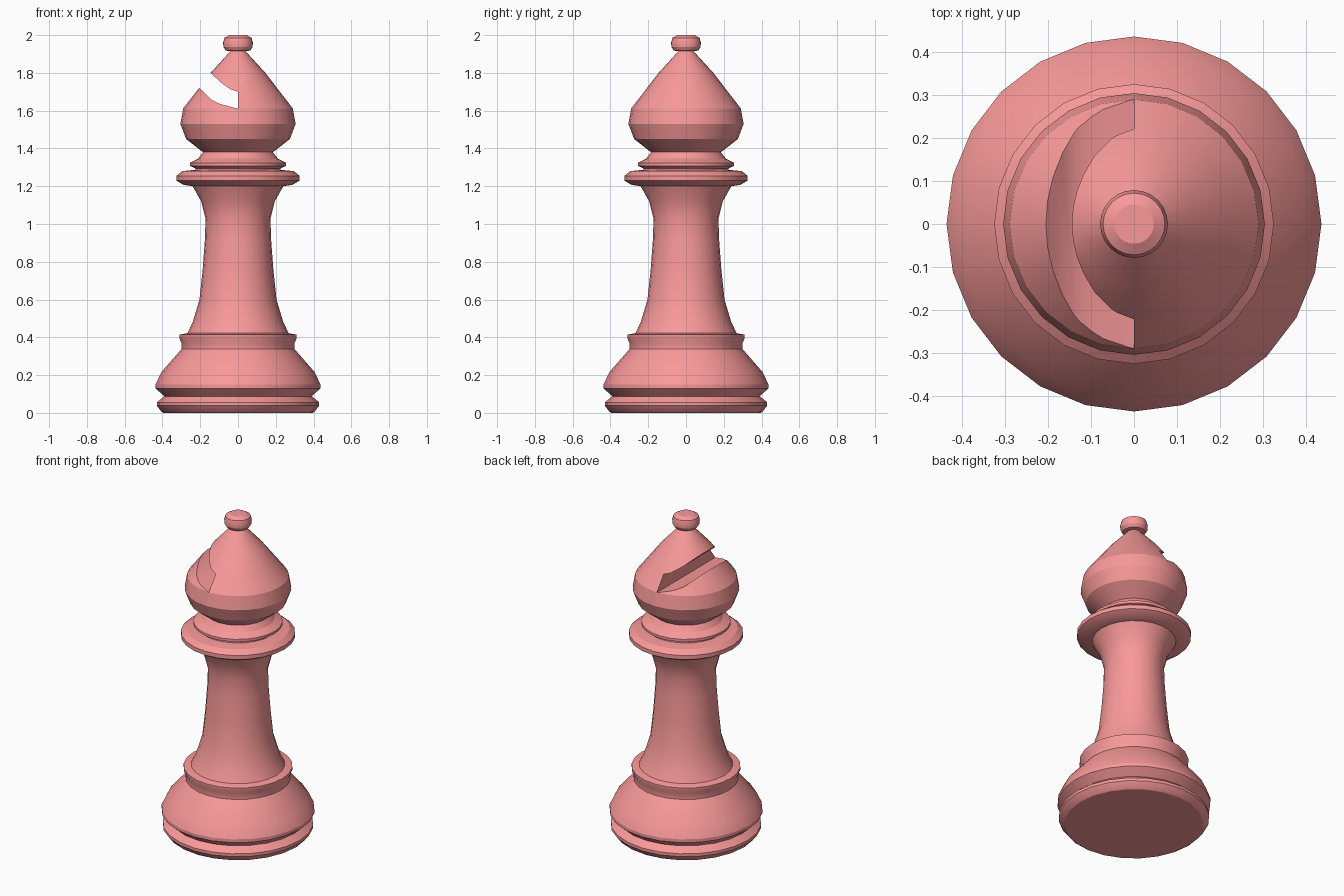
import bpy, bmesh, math

if "Cube" in bpy.data.objects:
    bpy.data.objects.remove(bpy.data.objects["Cube"])

SIDES = 24

# Lathe profile (radius, height), grouped from bottom to top
foot = [(0.395, 0), (0.405, 0.006), (0.43, 0.038), (0.43, 0.056), (0.39, 0.088),
        (0.437, 0.13), (0.437, 0.15), (0.405, 0.217), (0.30, 0.337),
        (0.30, 0.372), (0.311, 0.396), (0.311, 0.414), (0.268, 0.422)]
stem = [(0.24, 0.48), (0.204, 0.60), (0.187, 0.76), (0.175, 0.92),
        (0.172, 1.03), (0.195, 1.12)]
collar = [(0.24, 1.20), (0.29, 1.208), (0.326, 1.23), (0.326, 1.255),
          (0.295, 1.28), (0.225, 1.287), (0.225, 1.294), (0.255, 1.308),
          (0.255, 1.324), (0.21, 1.347), (0.185, 1.38)]
head = [(0.275, 1.45), (0.305, 1.53), (0.29, 1.612), (0.222, 1.70),
        (0.145, 1.80), (0.04, 1.915)]
knob = [(0.065, 1.918), (0.077, 1.938), (0.079, 1.96), (0.072, 1.985), (0.046, 2.0)]


def make_object(name, bm):
    bmesh.ops.recalc_face_normals(bm, faces=bm.faces)
    mesh = bpy.data.meshes.new(name)
    bm.to_mesh(mesh)
    bm.free()
    obj = bpy.data.objects.new(name, mesh)
    bpy.context.collection.objects.link(obj)
    return obj


def lathe(name, profile):
    bm = bmesh.new()
    rings = []
    for r, z in profile:
        rings.append([bm.verts.new((r * math.cos(2 * math.pi * i / SIDES),
                                    r * math.sin(2 * math.pi * i / SIDES), z))
                      for i in range(SIDES)])
    for low, high in zip(rings, rings[1:]):
        for i in range(SIDES):
            j = (i + 1) % SIDES
            bm.faces.new((low[i], low[j], high[j], high[i]))
    bm.faces.new(rings[0])
    bm.faces.new(rings[-1])
    return make_object(name, bm)


def prism(name, outline, depth):
    bm = bmesh.new()
    face = bm.faces.new([bm.verts.new((x, -depth, z)) for x, z in outline])
    out = bmesh.ops.extrude_face_region(bm, geom=[face])
    verts = [v for v in out["geom"] if isinstance(v, bmesh.types.BMVert)]
    bmesh.ops.translate(bm, verts=verts, vec=(0, 2 * depth, 0))
    return make_object(name, bm)


# Turned body of the piece
body = lathe("bishop_body", foot + stem + collar + head + knob)

# Curved slot cut through the left side of the head
cutter = prism("slot_cutter",
               [(0, 1.61), (0, 1.70), (-0.04, 1.713), (-0.09, 1.748), (-0.145, 1.80),
                (-0.24, 1.92), (-0.30, 1.83), (-0.206, 1.722), (-0.14, 1.657),
                (-0.10, 1.637)], 0.5)
cutter.hide_render = True
mod = body.modifiers.new("slot", "BOOLEAN")
mod.operation = "DIFFERENCE"
mod.solver = "EXACT"
mod.object = cutter
bpy.context.view_layer.objects.active = body
body.select_set(True)
cutter.select_set(False)
bpy.ops.object.modifier_apply(modifier=mod.name)
bpy.data.objects.remove(cutter)

# Smooth shading with crisp ridges
bpy.ops.object.shade_smooth_by_angle(angle=math.radians(25))

# Pink finish
pink = bpy.data.materials.new("pink")
pink.diffuse_color = (0.95, 0.32, 0.32, 1)
pink.use_nodes = True
pink.node_tree.nodes["Principled BSDF"].inputs["Base Color"].default_value = pink.diffuse_color
body.data.materials.clear()
body.data.materials.append(pink)
